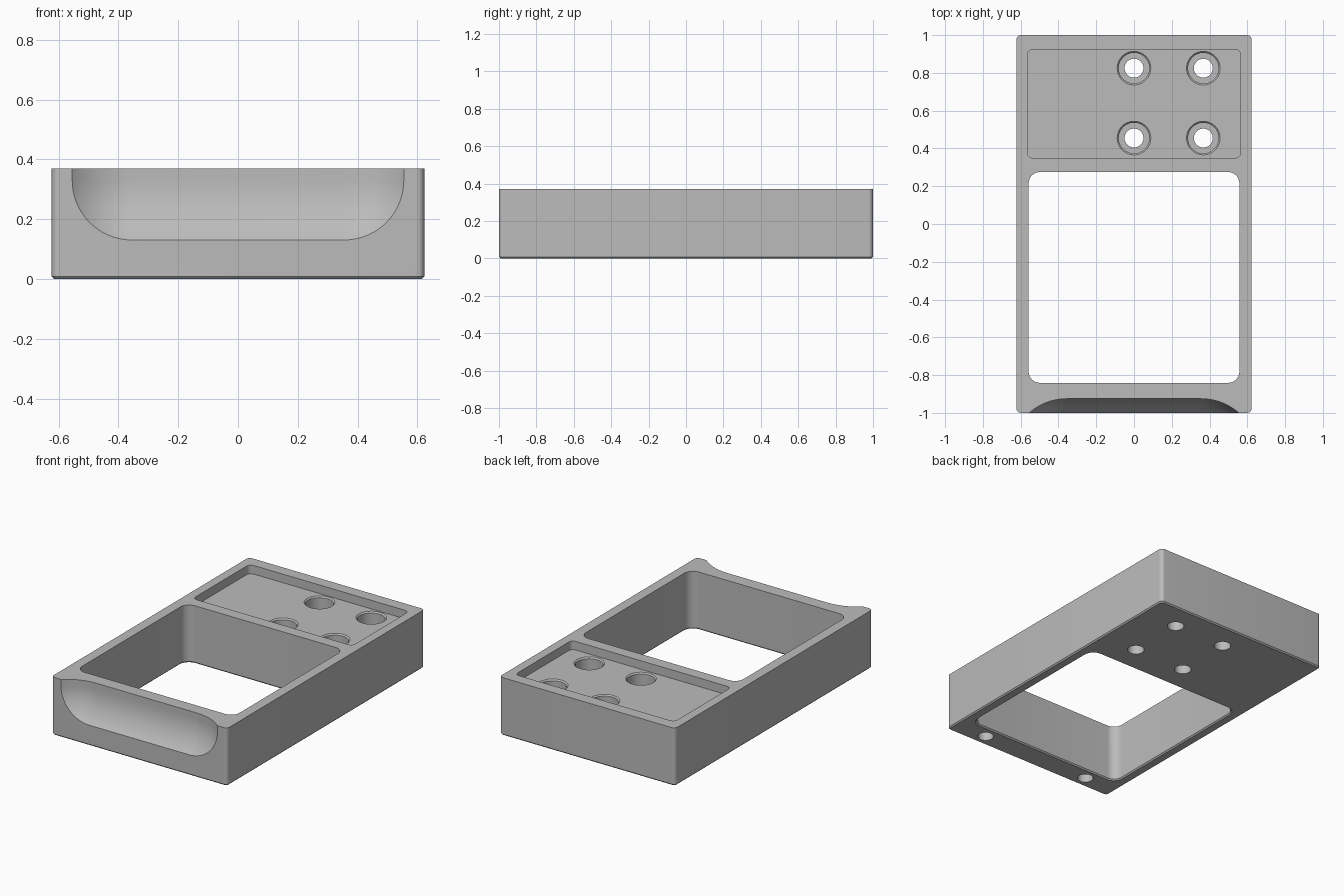
import bpy, bmesh, math
from mathutils import Vector

if "Cube" in bpy.data.objects:
    bpy.data.objects.remove(bpy.data.objects["Cube"])

grey = bpy.data.materials.new("mid grey")
grey.diffuse_color = (0.5, 0.5, 0.5, 1)
grey.use_nodes = True
grey.node_tree.nodes["Principled BSDF"].inputs["Base Color"].default_value = grey.diffuse_color


def finish(name, bm):
    bmesh.ops.recalc_face_normals(bm, faces=bm.faces)
    me = bpy.data.meshes.new(name)
    bm.to_mesh(me)
    bm.free()
    ob = bpy.data.objects.new(name, me)
    bpy.context.collection.objects.link(ob)
    me.materials.append(grey)
    return ob


def loft(name, centre, half, radius, levels, steps=8):
    """Rounded rectangle stacked through levels of (z, outward growth)."""
    bm = bmesh.new()
    rings = []
    for z, grow in levels:
        ring = []
        r = radius + grow
        for k, (sx, sy) in enumerate([(1, 1), (-1, 1), (-1, -1), (1, -1)]):
            cx = centre[0] + sx * (half[0] - radius)
            cy = centre[1] + sy * (half[1] - radius)
            for i in range(steps + 1):
                a = (k + i / steps) * math.pi / 2
                ring.append(bm.verts.new((cx + r * math.cos(a), cy + r * math.sin(a), z)))
        rings.append(ring)
    for lo, hi in zip(rings, rings[1:]):
        for i in range(len(lo)):
            j = (i + 1) % len(lo)
            bm.faces.new((lo[i], lo[j], hi[j], hi[i]))
    bm.faces.new(rings[0][::-1])
    bm.faces.new(rings[-1])
    bmesh.ops.remove_doubles(bm, verts=bm.verts, dist=1e-5)
    return finish(name, bm)


def cut(target, cutter):
    mod = target.modifiers.new(cutter.name, 'BOOLEAN')
    mod.operation = 'DIFFERENCE'
    mod.solver = 'EXACT'
    mod.object = cutter
    bpy.context.view_layer.objects.active = target
    bpy.ops.object.modifier_apply(modifier=mod.name)
    bpy.data.objects.remove(cutter)


# Main block with rounded corners and a chamfered bottom edge
H = 0.37
C = 0.008
body = loft("tray_body", (0, 0), (0.623, 1.0), 0.025, [(0, -C), (C, 0), (H, 0)])

# Large opening, flared slightly at the underside
cut(body, loft("window_cutter", (0, -0.283), (0.558, 0.558), 0.06,
               [(-0.01, C + 0.01), (C, 0), (H + 0.1, 0)]))

# Shallow rear pocket
FLOOR = H - 0.055
cut(body, loft("pocket_cutter", (0, 0.637), (0.565, 0.287), 0.03,
               [(FLOOR, 0), (H + 0.1, 0)]))

# Four counterbored screw holes in the pocket floor
for x in (0, 0.367):
    for y in (0.455, 0.825):
        cut(body, loft("counterbore_cutter", (x, y), (0.081, 0.081), 0.081,
                       [(0.13, 0), (FLOOR - C, 0), (FLOOR + 0.01, C + 0.01)], 12))
        cut(body, loft("screw_hole_cutter", (x, y), (0.05, 0.05), 0.05,
                       [(-0.1, 0), (0.2, 0)], 12))

# Two blind holes under the front rail
for x in (-0.39, 0.39):
    cut(body, loft("blind_hole_cutter", (x, -0.92), (0.047, 0.047), 0.047,
                   [(-0.1, 0), (0.1, 0)], 12))

# Finger scoop: hull of spheres swept sideways and upward
R = 0.304
bm = bmesh.new()
for cx in (-0.355, 0.355):
    for cz in (0.33, 0.7):
        for i in range(1, 32):
            t = math.pi * i / 32
            for j in range(64):
                p = math.pi * j / 32
                bm.verts.new(Vector((cx, -1.229, cz)) + R * Vector(
                    (math.sin(t) * math.cos(p), math.cos(t), math.sin(t) * math.sin(p))))
        bm.verts.new((cx, -1.229 + R, cz))
        bm.verts.new((cx, -1.229 - R, cz))
bmesh.ops.convex_hull(bm, input=bm.verts[:])
bmesh.ops.delete(bm, geom=[v for v in bm.verts if not v.link_faces], context='VERTS')
bmesh.ops.dissolve_limit(bm, angle_limit=0.002, verts=bm.verts, edges=bm.edges)
cut(body, finish("scoop_cutter", bm))

# Smooth the curved walls, keep real edges sharp
bpy.ops.object.select_all(action='DESELECT')
body.select_set(True)
bpy.context.view_layer.objects.active = body
bpy.ops.object.shade_smooth_by_angle(angle=math.radians(28))
